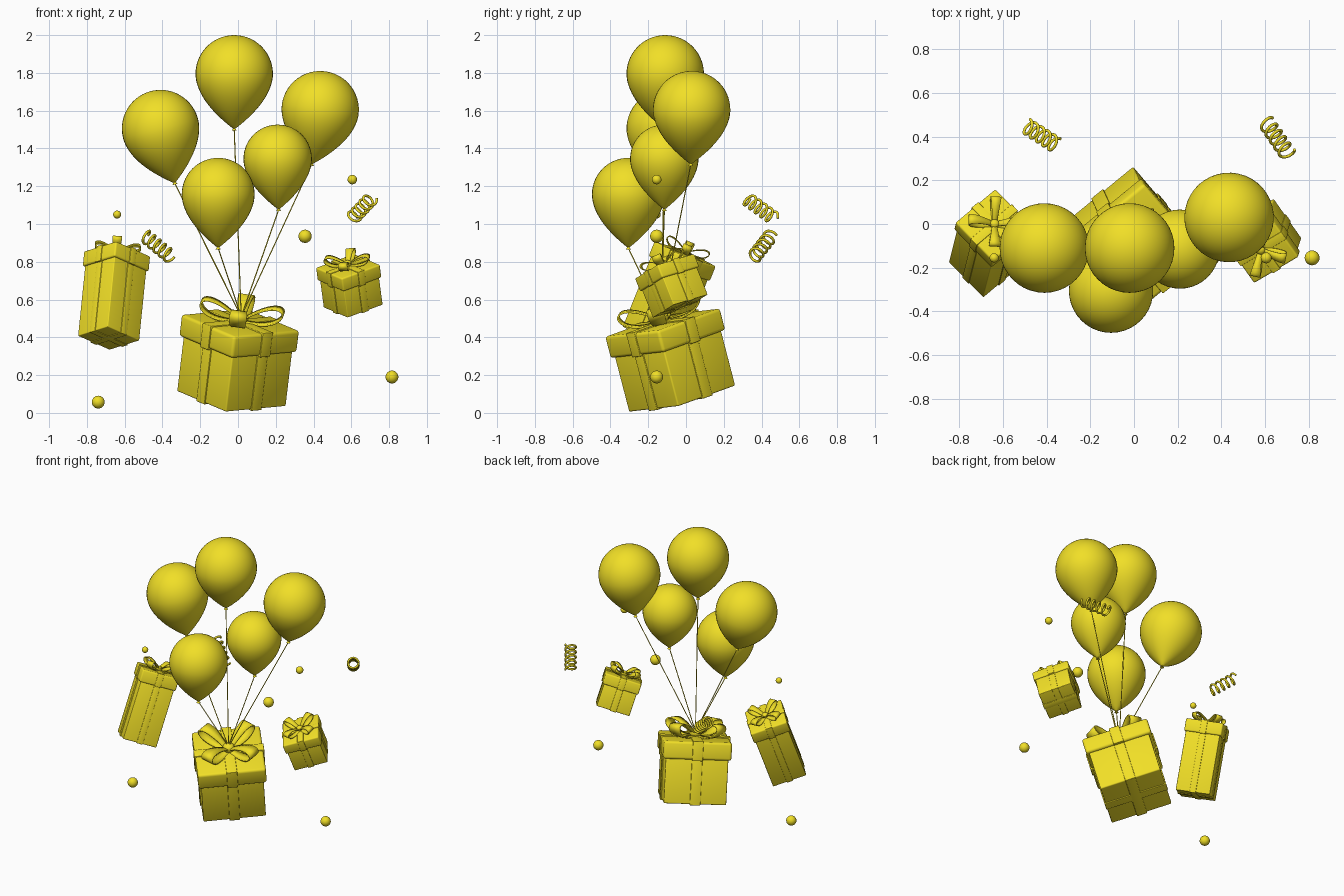
import bpy, bmesh, math
from mathutils import Vector, Matrix

if "Cube" in bpy.data.objects:
    bpy.data.objects.remove(bpy.data.objects["Cube"])

yellow = bpy.data.materials.new("yellow")
yellow.diffuse_color = (0.88, 0.74, 0.02, 1)
yellow.use_nodes = True
yellow.node_tree.nodes["Principled BSDF"].inputs["Base Color"].default_value = yellow.diffuse_color


def finish(name, bm, matrix=None, smooth=True):
    me = bpy.data.meshes.new(name)
    bmesh.ops.recalc_face_normals(bm, faces=bm.faces)
    bm.to_mesh(me)
    bm.free()
    ob = bpy.data.objects.new(name, me)
    bpy.context.collection.objects.link(ob)
    me.materials.append(yellow)
    if matrix:
        ob.matrix_world = matrix
    if smooth:
        bpy.ops.object.select_all(action='DESELECT')
        ob.select_set(True)
        bpy.context.view_layer.objects.active = ob
        bpy.ops.object.shade_smooth_by_angle(angle=math.radians(40))
    return ob


def block(name, size, centre, matrix, bevel):
    bm = bmesh.new()
    bmesh.ops.create_cube(bm, size=1)
    bmesh.ops.scale(bm, vec=size, verts=bm.verts)
    bmesh.ops.translate(bm, vec=centre, verts=bm.verts)
    bmesh.ops.bevel(bm, geom=bm.edges[:], offset=bevel, segments=3, profile=0.5, affect='EDGES')
    return finish(name, bm, matrix)


def ball(name, loc, r, flat=1.0, matrix=None):
    bm = bmesh.new()
    bmesh.ops.create_uvsphere(bm, u_segments=24, v_segments=14, radius=r)
    bmesh.ops.scale(bm, vec=(1, 1, flat), verts=bm.verts)
    return finish(name, bm, (matrix or Matrix()) @ Matrix.Translation(loc))


def tube(name, pts, r):
    cu = bpy.data.curves.new(name, 'CURVE')
    cu.dimensions = '3D'
    cu.bevel_depth = r
    cu.bevel_resolution = 2
    cu.use_fill_caps = True
    sp = cu.splines.new('POLY')
    sp.points.add(len(pts) - 1)
    for p, co in zip(sp.points, pts):
        p.co = (*co, 1)
    cu.materials.append(yellow)
    ob = bpy.data.objects.new(name, cu)
    bpy.context.collection.objects.link(ob)
    return ob


def bow_loop(name, length, matrix):
    # teardrop ribbon loop that widens away from the knot
    bm = bmesh.new()
    n, rows = 28, []
    for i in range(n + 1):
        a = 2 * math.pi * i / n
        f = (1 - math.cos(a)) / 2
        z = length * (0.05 + 0.30 * f - 0.25 * math.sin(a) * math.sqrt(f))
        w = length * (0.08 + 0.13 * f)
        rows.append([bm.verts.new((length * f, s * w, z)) for s in (-1, 1)])
    for p, q in zip(rows, rows[1:]):
        bm.faces.new((p[0], p[1], q[1], q[0]))
    ob = finish(name, bm, matrix)
    mod = ob.modifiers.new("thickness", 'SOLIDIFY')
    mod.thickness = length * 0.04
    mod.offset = 0


def gift(name, base, u, v, s, height, lid_h, ribbon, bow):
    # local frame: u and v are the base edges, w is the box's own up
    u = Vector(u).normalized()
    w = u.cross(Vector(v)).normalized()
    v = w.cross(u)
    m = Matrix((u, v, w)).transposed().to_4x4()
    m.translation = base
    lid, e = s * 1.09, s * 0.016
    body_h = height - lid_h
    block(name + "_body", (s, s, body_h + 0.02), (0, 0, body_h / 2 + 0.01), m, s * 0.02)
    block(name + "_lid", (lid, lid, lid_h), (0, 0, height - lid_h / 2), m, s * 0.04)
    # crossed ribbon bands round the body and the lid
    for i in (0, 1):
        for part, wd, h, z in (("body", s, body_h + 0.02, body_h / 2 + 0.01),
                               ("lid", lid, lid_h, height - lid_h / 2)):
            size = [ribbon, wd + 2 * e, h + 2 * e]
            if i:
                size[0], size[1] = size[1], size[0]
            block(f"{name}_{part}_ribbon_{i}", size, (0, 0, z), m, e * 0.6)
    # four bow loops on the diagonals and a knot
    for k in range(4):
        rot = Matrix.Rotation(math.radians(45 + 90 * k), 4, 'Z')
        bow_loop(f"{name}_bow_loop_{k}", bow, m @ Matrix.Translation((0, 0, height)) @ rot)
    ball(name + "_bow_knot", (0, 0, height + bow * 0.12), bow * 0.18, 0.8, m)
    return m @ Vector((0, 0, height + bow * 0.15))


# Gift boxes
tie = gift("large_gift", (-0.035, -0.02, 0.075), (0.32, 0.2625, 0.03), (-0.26, 0.304, 0.11),
           0.415, 0.42, 0.12, 0.07, 0.22)
gift("tall_gift", (-0.685, -0.185, 0.395), (0.17, 0.143, -0.075), (-0.16, 0.164, -0.05),
     0.232, 0.485, 0.085, 0.042, 0.12)
gift("small_gift", (0.61, -0.03, 0.565), (0.19, 0.113, 0.07), (-0.13, 0.184, 0.055),
     0.228, 0.23, 0.075, 0.042, 0.12)


# Balloons: centre of the round part, tip, radius
def balloon(name, centre, tip, r):
    c, t = Vector(centre), Vector(tip)
    length = (c - t).length
    prof = [(r * math.sin(a), r * math.cos(a)) for a in [math.pi / 2 * i / 14 for i in range(15)]]
    prof += [(r * (1 - f ** 1.9), -length * f) for f in [i / 16 * 0.97 for i in range(1, 17)]]
    prof += [(0.006, -length * 0.98), (0.013, -length - 0.006), (0.0, -length - 0.004)]
    bm = bmesh.new()
    vs = [bm.verts.new((x, 0, z)) for x, z in prof]
    for p, q in zip(vs, vs[1:]):
        bm.edges.new((p, q))
    bmesh.ops.spin(bm, geom=bm.verts[:] + bm.edges[:], cent=(0, 0, 0), axis=(0, 0, 1),
                   angle=2 * math.pi, steps=40, use_merge=True)
    bmesh.ops.remove_doubles(bm, verts=bm.verts, dist=1e-5)
    rot = (c - t).to_track_quat('Z', 'Y').to_matrix().to_4x4()
    finish(name, bm, Matrix.Translation(c) @ rot)
    tube(name + "_string", [t, tie], 0.003)


balloon("top_balloon", (-0.02, -0.11, 1.795), (-0.02, -0.11, 1.5), 0.205)
balloon("left_balloon", (-0.41, -0.11, 1.505), (-0.335, -0.11, 1.215), 0.205)
balloon("right_balloon", (0.435, 0.03, 1.605), (0.39, 0.025, 1.315), 0.205)
balloon("inner_balloon", (0.21, -0.115, 1.345), (0.215, -0.115, 1.075), 0.181)
balloon("front_balloon", (-0.105, -0.305, 1.157), (-0.105, -0.305, 0.872), 0.193)


# Curly streamers
def streamer(name, a, b, r, turns):
    a, b = Vector(a), Vector(b)
    q = (b - a).to_track_quat('Z', 'Y')
    n = turns * 20
    pts = []
    for i in range(n + 1):
        ang = 2 * math.pi * turns * i / n
        pts.append(a.lerp(b, i / n) + q @ Vector((r * math.cos(ang), r * math.sin(ang), 0)))
    tube(name, pts, 0.007)


streamer("left_streamer", (-0.495, 0.45, 0.94), (-0.355, 0.36, 0.825), 0.035, 5)
streamer("right_streamer", (0.605, 0.465, 1.03), (0.705, 0.32, 1.135), 0.035, 5)

# Confetti balls
for i, (x, z, r) in enumerate([(-0.64, 1.05, 0.021), (0.605, 1.235, 0.025), (0.355, 0.935, 0.035),
                               (0.815, 0.19, 0.034), (-0.74, 0.057, 0.034)]):
    ball(f"confetti_ball_{i}", (x, -0.155, z), r)
